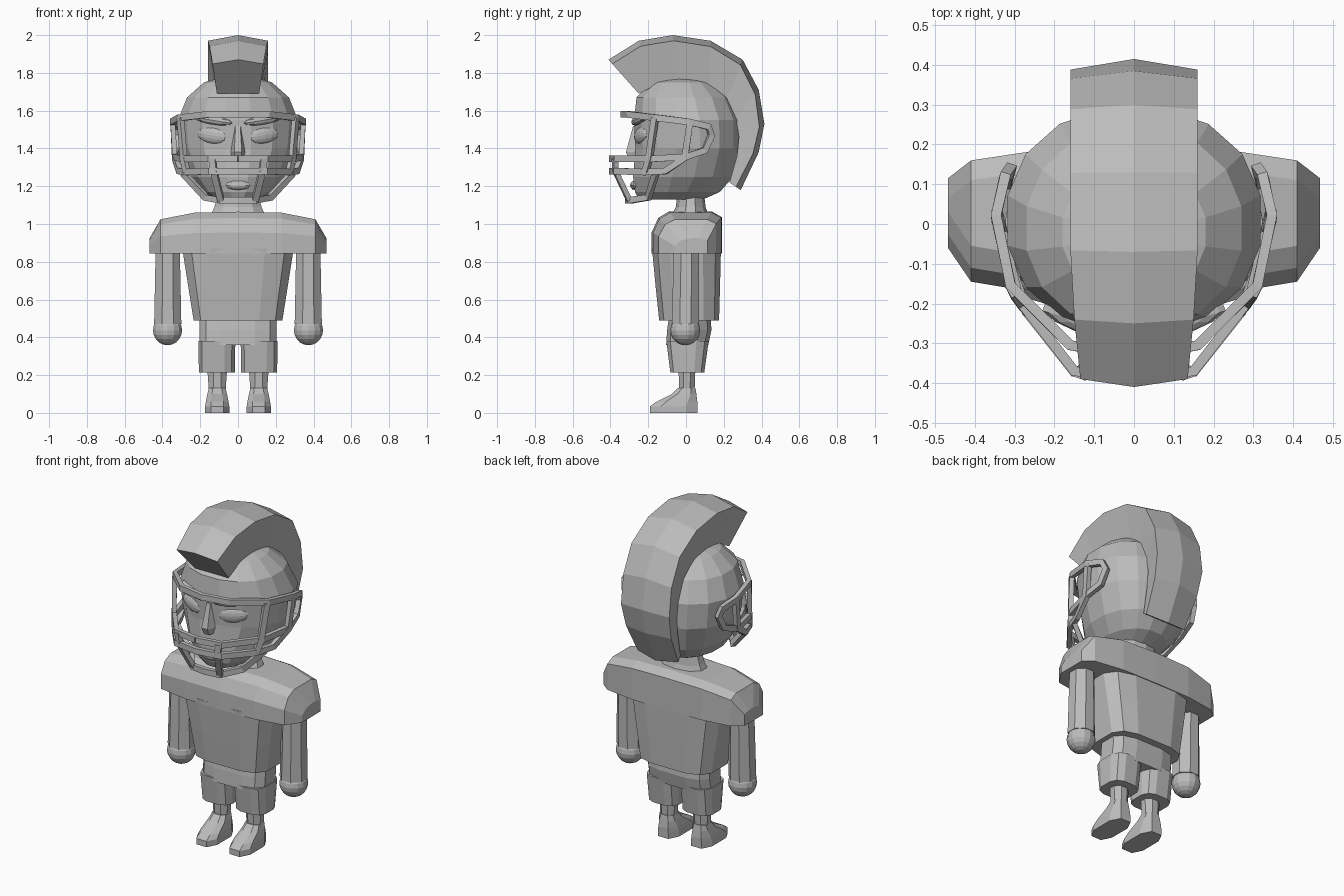
import bpy, bmesh, math
from mathutils import Vector

if "Cube" in bpy.data.objects:
    bpy.data.objects.remove(bpy.data.objects["Cube"])

grey = bpy.data.materials.new("plain_grey")
grey.diffuse_color = (0.5, 0.5, 0.5, 1)
grey.use_nodes = True
grey.node_tree.nodes["Principled BSDF"].inputs["Base Color"].default_value = grey.diffuse_color


def finish(bm, name):
    bmesh.ops.recalc_face_normals(bm, faces=bm.faces)
    me = bpy.data.meshes.new(name)
    bm.to_mesh(me)
    bm.free()
    me.materials.append(grey)
    ob = bpy.data.objects.new(name, me)
    bpy.context.collection.objects.link(ob)
    return ob


def skin(bm, rings):
    """Bridge equal-length closed rings and cap both ends."""
    vs = [[bm.verts.new(p) for p in r] for r in rings]
    n = len(vs[0])
    for a, b in zip(vs, vs[1:]):
        for i in range(n):
            j = (i + 1) % n
            bm.faces.new((a[i], a[j], b[j], b[i]))
    bm.faces.new(vs[0])
    bm.faces.new(vs[-1])


def loft(name, rows, n=12, power=2.0, cx=0.0):
    """Rows of (z, half width, front y, back y) as stacked rounded sections."""
    bm = bmesh.new()
    rings = []
    for z, rx, yf, yb in rows:
        ring = []
        for i in range(n):
            a = 2 * math.pi * (i + 0.5) / n
            c, s = math.cos(a), math.sin(a)
            k = math.cos(math.pi / n) ** (2 / power)
            px = math.copysign(abs(c) ** (2 / power), c) / k
            py = math.copysign(abs(s) ** (2 / power), s) / k
            ring.append((cx + rx * px, (yf + yb) / 2 + (yb - yf) / 2 * py, z))
        rings.append(ring)
    skin(bm, rings)
    return finish(bm, name)


def bar(bm, pts, thick=0.026, wide=0.034):
    """Sweep a rectangular bar along a path, its flat side facing outward."""
    pts = [Vector(p) for p in pts]
    rings = []
    for i, p in enumerate(pts):
        t = (pts[min(i + 1, len(pts) - 1)] - pts[max(i - 1, 0)]).normalized()
        out = Vector((p.x, p.y - 0.02, 0))
        out = (out - t * out.dot(t)).normalized()
        side = t.cross(out)
        rings.append([p + out * u * thick / 2 + side * v * wide / 2
                      for u, v in ((1, 1), (1, -1), (-1, -1), (-1, 1))])
    skin(bm, rings)


def flip(pts):
    return [(-x, y, z) for x, y, z in pts]


def blob(name, loc, scale, tilt=0.0, turn=0.0, seg=12, rings=8):
    bm = bmesh.new()
    bmesh.ops.create_uvsphere(bm, u_segments=seg, v_segments=rings, radius=1)
    ob = finish(bm, name)
    ob.location, ob.scale = loc, scale
    ob.rotation_euler = (0, tilt, turn)
    return ob


# Head and helmet shell
loft("head", [(1.13, .12, -.25, .09), (1.17, .18, -.27, .18), (1.25, .245, -.28, .25),
              (1.40, .305, -.268, .292), (1.55, .318, -.275, .292), (1.67, .27, -.262, .24),
              (1.75, .18, -.185, .145), (1.785, .06, -.07, .04)], n=16, power=2.15)

# Face: nose wedge, eyes, brows, lips
bm = bmesh.new()
skin(bm, [[(-.02, -.25, 1.52), (.02, -.25, 1.52), (.012, -.28, 1.52), (-.012, -.28, 1.52)],
          [(-.045, -.25, 1.38), (.045, -.25, 1.38), (.02, -.318, 1.38), (-.02, -.318, 1.38)],
          [(-.04, -.25, 1.345), (.04, -.25, 1.345), (.015, -.30, 1.34), (-.015, -.30, 1.34)]])
finish(bm, "nose")
for s, side in ((-1, "right"), (1, "left")):
    blob(side + "_eye", (s * .135, -.238, 1.47), (.085, .025, .045), -s * .15, s * .35)
    blob(side + "_brow", (s * .13, -.245, 1.55), (.11, .03, .025), -s * .15, s * .35, 10, 6)
blob("lips", (0, -.272, 1.205), (.07, .024, .025), seg=10, rings=6)

# Crest: (outer y, outer z, inner y, inner z, outer half width, inner half width)
crest = [(-.41, 1.87, -.25, 1.69, .135, .112), (-.25, 1.97, -.17, 1.73, .15, .115),
         (-.07, 2.0, -.04, 1.75, .16, .12), (.13, 1.97, .12, 1.72, .16, .125),
         (.30, 1.87, .21, 1.65, .16, .13), (.385, 1.71, .265, 1.56, .16, .135),
         (.415, 1.53, .28, 1.46, .16, .135), (.385, 1.38, .27, 1.36, .15, .135),
         (.29, 1.18, .23, 1.22, .135, .125)]
bm = bmesh.new()
rings = []
for oy, oz, iy, iz, w, v in crest:
    d = Vector((0, iy - oy, iz - oz)).normalized() * .03
    ey, ez = oy + d.y, oz + d.z
    rings.append([(-v, iy, iz), (-w, ey, ez), (0, oy, oz), (w, ey, ez), (v, iy, iz)])
skin(bm, rings)
finish(bm, "helmet_crest")

# Face guard: bars crossing the middle, then paired side bars
bm = bmesh.new()
loop = [(0, -.335, 1.58), (.16, -.305, 1.58), (.31, -.155, 1.562), (.347, .02, 1.54),
        (.325, .12, 1.515), (.312, .135, 1.47), (.32, .10, 1.39), (.337, 0, 1.355),
        (.29, -.19, 1.345), (.15, -.37, 1.345), (0, -.395, 1.345)]
middle = [(0, -.395, 1.28), (.15, -.372, 1.28), (.27, -.22, 1.275),
          (.31, -.11, 1.28), (.337, 0, 1.355)]
bottom = [(0, -.31, 1.125), (.09, -.30, 1.125), (.17, -.20, 1.14), (.29, -.16, 1.27)]
for half in (loop, middle, bottom):
    bar(bm, flip(half[:0:-1]) + half)
for p in ([(.305, -.165, 1.56), (.288, -.195, 1.345), (.272, -.215, 1.275)],
          [(.345, .02, 1.535), (.336, -.005, 1.355)],
          [(.135, -.376, 1.345), (.128, -.374, 1.28), (.09, -.30, 1.125)]):
    bar(bm, p)
    bar(bm, flip(p))
finish(bm, "face_guard")

# Neck
loft("neck", [(1.03, .15, -.08, .12), (1.09, .125, -.05, .10), (1.18, .10, -.04, .09)], n=10)

# Shoulder pads: side profile lofted across x
bm = bmesh.new()
half = [(0, 1.065, -.182, .19), (.23, 1.06, -.175, .187),
        (.41, 1.025, -.145, .16), (.468, .925, -.06, .115)]
rows = [(-x, t, f, b) for x, t, f, b in half[:0:-1]] + half
zb = .845
skin(bm, [[(x, yf, zb), (x, yf, zb + .5 * (zt - zb)), (x, yf + .035, zb + .85 * (zt - zb)),
           (x, yf + .09, zt), (x, yb - .05, zt), (x, yb, zb + .87 * (zt - zb)), (x, yb, zb)]
          for x, zt, yf, yb in rows])
finish(bm, "shoulder_pads")

# Jersey body
loft("jersey", [(.49, .235, -.142, .175), (.66, .262, -.16, .18), (.87, .295, -.18, .185)],
     n=12, power=3.6)

# Shorts: hips
loft("shorts_hips", [(.36, .205, -.105, .118), (.44, .205, -.10, .135), (.51, .205, -.09, .13)],
     n=12, power=3.2)

# Limbs
for s, side in ((-1, "right"), (1, "left")):
    loft(side + "_shorts_leg", [(.215, .095, -.083, .097), (.38, .098, -.104, .12)],
         n=12, power=3.0, cx=s * .112)
    loft(side + "_shin", [(.10, .043, -.035, .045), (.24, .053, -.04, .05)], n=8, cx=s * .11)
    loft(side + "_shoe", [(0, .064, -.19, .06), (.035, .064, -.19, .06), (.06, .06, -.155, .06),
                          (.10, .052, -.075, .055), (.132, .044, -.042, .05)],
         n=8, power=2.8, cx=s * .11)
    loft(side + "_arm", [(.47, .072, -.075, .068), (.87, .064, -.065, .07)], n=8, cx=s * .372)
    blob(side + "_hand", (s * .373, -.004, .437), (.079, .079, .079), seg=14, rings=10)
